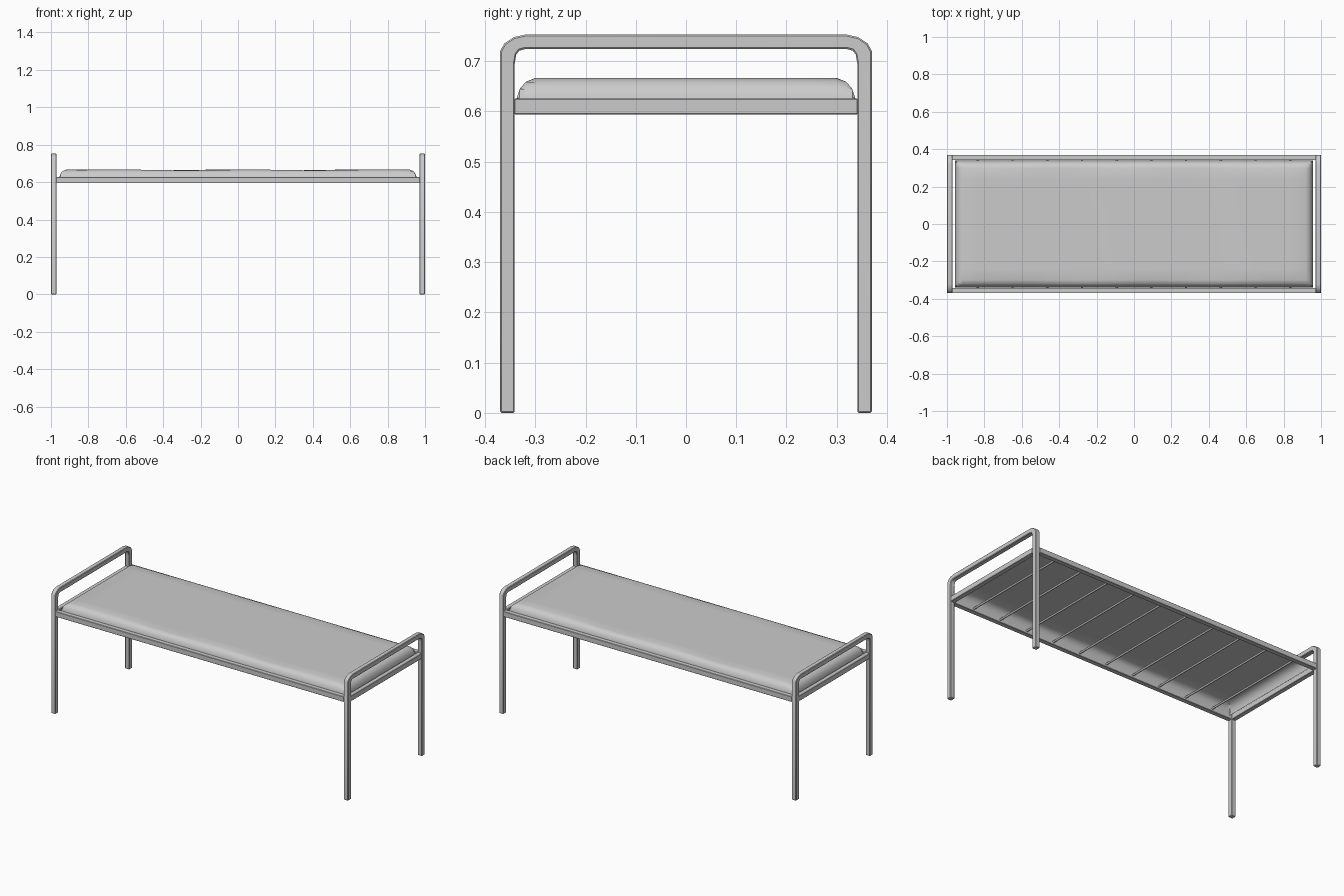
import bpy, bmesh, math

if "Cube" in bpy.data.objects:
    bpy.data.objects.remove(bpy.data.objects["Cube"])


def make_object(name, bm, bevel=0.0, smooth=False):
    bmesh.ops.recalc_face_normals(bm, faces=bm.faces)
    mesh = bpy.data.meshes.new(name)
    bm.to_mesh(mesh)
    bm.free()
    ob = bpy.data.objects.new(name, mesh)
    bpy.context.collection.objects.link(ob)
    if bevel:
        mod = ob.modifiers.new("edge_bevel", 'BEVEL')
        mod.width = bevel
        mod.segments = 1
        mod.limit_method = 'ANGLE'
        mod.angle_limit = math.radians(60)
    if smooth:
        bpy.ops.object.select_all(action='DESELECT')
        ob.select_set(True)
        bpy.context.view_layer.objects.active = ob
        bpy.ops.object.shade_smooth_by_angle(angle=math.radians(40))
    return ob


def box(name, lo, hi):
    bm = bmesh.new()
    bmesh.ops.create_cube(bm, size=1)
    for v in bm.verts:
        v.co = [(a + b) / 2 + c * (b - a) for a, b, c in zip(lo, hi, v.co)]
    return make_object(name, bm, 0.002)


# End frames: legs and hoop handle as one bent square tube
outer = [(0.37, 0.0), (0.37, 0.72), (0.362, 0.735), (0.343, 0.748), (0.32, 0.753)]
inner = [(0.321, 0.724), (0.332, 0.721), (0.338, 0.713), (0.341, 0.695), (0.341, 0.0)]
for name, x0, x1 in (("left_end_frame", -1.0, -0.971), ("right_end_frame", 0.971, 1.0)):
    bm = bmesh.new()
    rings = []
    for sy in (1, -1):
        for (yo, zo), (yi, zi) in zip(outer, reversed(inner)):
            rings.append([bm.verts.new((x, sy * y, z)) for x, y, z in
                          ((x0, yo, zo), (x1, yo, zo), (x1, yi, zi), (x0, yi, zi))])
    rings = rings[:5] + rings[:4:-1]
    for a, b in zip(rings, rings[1:]):
        for k in range(4):
            n = (k + 1) % 4
            bm.faces.new((a[k], a[n], b[n], b[k]))
    bm.faces.new(rings[0])
    bm.faces.new(rings[-1])
    make_object(name, bm, 0.003, True)

# Bed frame rails
for side, s in (("front", -1), ("back", 1)):
    y = sorted((s * 0.341, s * 0.37))
    box(side + "_side_rail", (-0.972, y[0], 0.594), (0.972, y[1], 0.626))
for side, s in (("left", -1), ("right", 1)):
    x = sorted((s * 0.971, s * 0.999))
    box(side + "_end_rail", (x[0], -0.342, 0.594), (x[1], 0.342, 0.626))

# Ten support rods under the mattress
for i in range(10):
    bpy.ops.mesh.primitive_cylinder_add(vertices=8, radius=0.006, depth=0.69,
                                        location=(-0.835 + i * 1.67 / 9, 0, 0.61),
                                        rotation=(math.pi / 2, 0, 0))
    bpy.context.object.name = f"support_rod_{i + 1}"
    bpy.ops.object.shade_smooth_by_angle(angle=math.radians(50))

# Mattress: open-bottomed shell with rounded rim and a gently wavy top
rim = [(0.0, 0.612), (0.002, 0.627), (0.008, 0.645), (0.02, 0.659), (0.04, 0.667)]
last = len(rim) - 1


def spread(half, n):
    edge = [half - d for d, _ in rim]
    flat = [edge[-1] * (2 * i / n - 1) for i in range(1, n)]
    return [-e for e in edge] + flat + edge[::-1]


xs, ys = spread(0.957, 24), spread(0.339, 10)
bm = bmesh.new()
grid = []
for i, x in enumerate(xs):
    row = []
    for j, y in enumerate(ys):
        k = min(i, j, len(xs) - 1 - i, len(ys) - 1 - j, last)
        z = rim[k][1]
        if k == last:
            z -= 0.003 * (1 - math.cos(x * 9 + y * 2)) * (1 - (x / 0.957) ** 4) * 0.7
        row.append(bm.verts.new((x, y, z)))
    grid.append(row)
for i in range(len(xs) - 1):
    for j in range(len(ys) - 1):
        bm.faces.new((grid[i][j], grid[i + 1][j], grid[i + 1][j + 1], grid[i][j + 1]))
make_object("mattress", bm, smooth=True)
